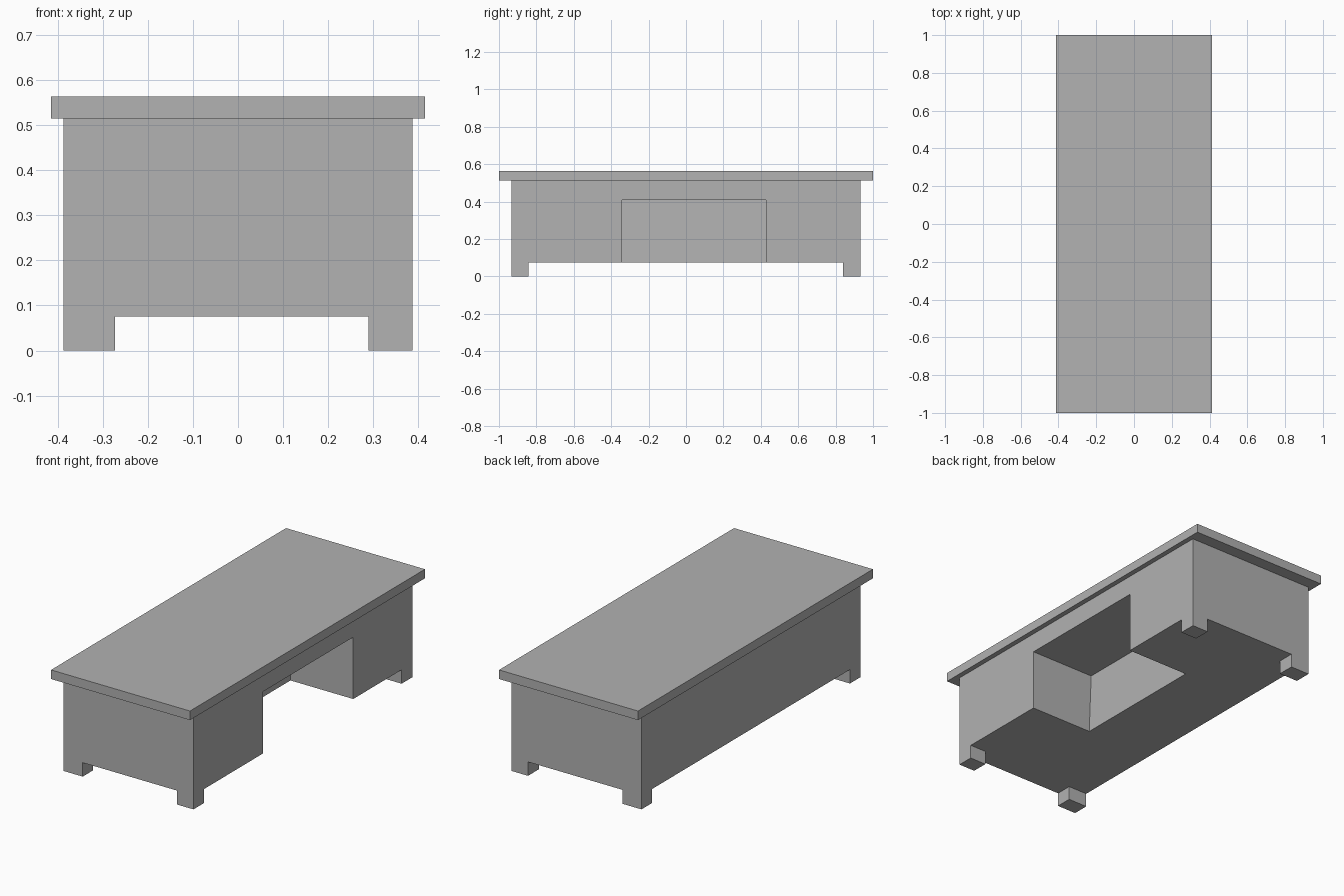
import bpy
import bmesh

if "Cube" in bpy.data.objects:
    bpy.data.objects.remove(bpy.data.objects["Cube"])

grey = bpy.data.materials.new("plain_grey")
grey.diffuse_color = (0.445, 0.445, 0.445, 1.0)
grey.use_nodes = True
grey.node_tree.nodes["Principled BSDF"].inputs["Base Color"].default_value = grey.diffuse_color


def box(name, x, y, z):
    """Axis-aligned box from (min, max) ranges."""
    bm = bmesh.new()
    bmesh.ops.create_cube(bm, size=1.0)
    for v in bm.verts:
        v.co = [r[0] if c < 0 else r[1] for c, r in zip(v.co, (x, y, z))]
    mesh = bpy.data.meshes.new(name)
    bm.to_mesh(mesh)
    bm.free()
    mesh.materials.append(grey)
    obj = bpy.data.objects.new(name, mesh)
    bpy.context.collection.objects.link(obj)
    return obj


HX, HY, FOOT = 0.387, 0.932, 0.075

# Overhanging desk top
box("desk_top", (-0.414, 0.414), (-1.0, 1.0), (0.514, 0.563))

# Main body
body = box("desk_body", (-HX, HX), (-HY, HY), (FOOT, 0.514))

# Knee recess on the right side, its rear wall leaning slightly inward
cutter = box("knee_recess_cutter", (0.0, 0.5), (-0.342, 0.428), (FOOT - 0.05, 0.408))
for v in cutter.data.vertices:
    if v.co.x < 0.1 and v.co.z < 0.2:
        v.co.x = 0.015
cutter.hide_render = True
cutter.hide_set(True)

cut = body.modifiers.new("knee_recess", 'BOOLEAN')
cut.operation = 'DIFFERENCE'
cut.object = cutter
cut.solver = 'EXACT'
bpy.context.view_layer.objects.active = body
bpy.ops.object.modifier_apply(modifier=cut.name)
bpy.data.objects.remove(cutter)

# Four corner feet, the left pair slightly wider
for side, xr in (("left", (-HX, -0.273)), ("right", (0.289, HX))):
    box("foot_front_" + side, xr, (-HY, -0.843), (0.0, FOOT))
    box("foot_back_" + side, xr, (0.84, HY), (0.0, FOOT))
